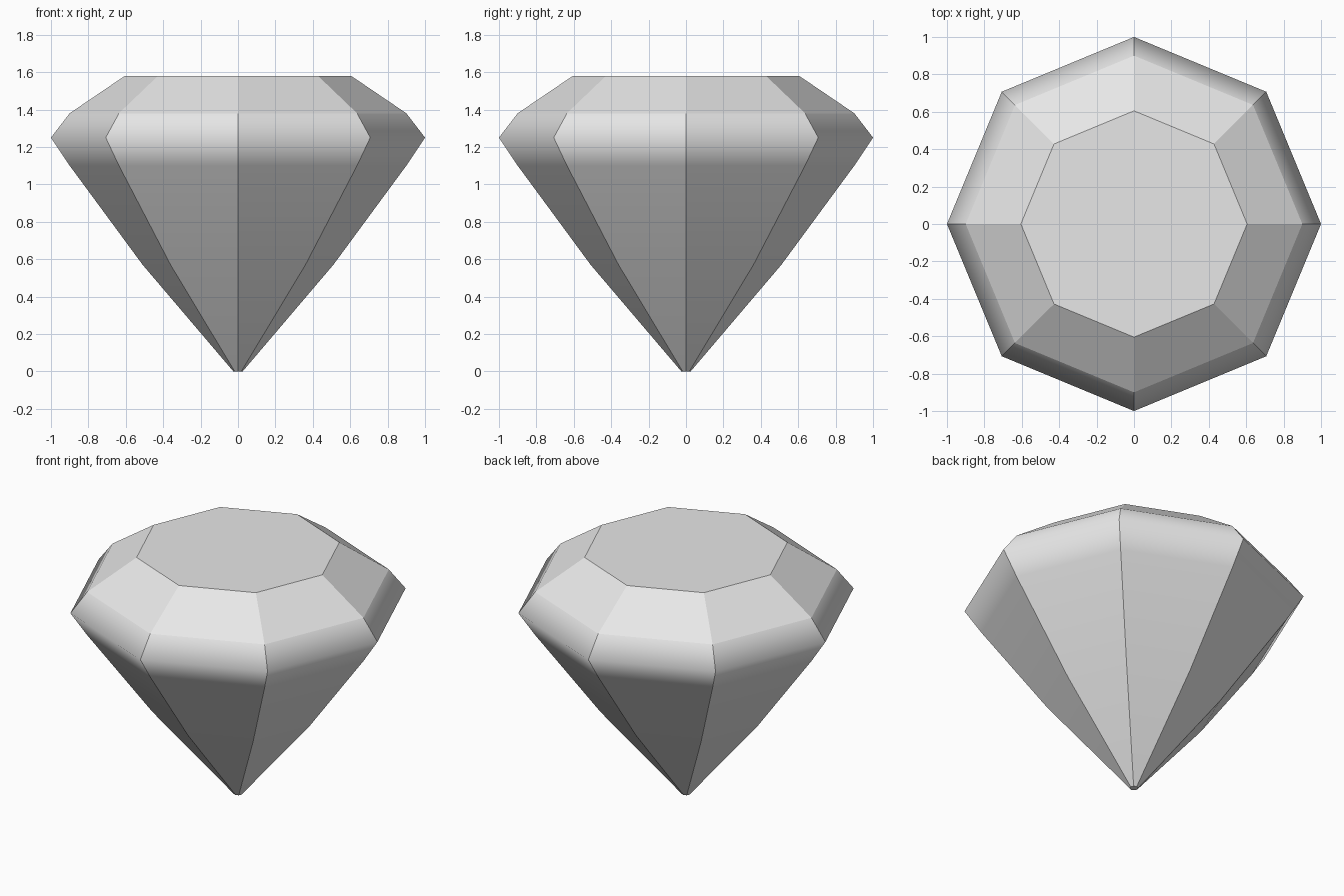
import bpy
import bmesh
from math import cos, sin, tau

cube = bpy.data.objects.get("Cube")
if cube:
    bpy.data.objects.remove(cube, do_unlink=True)

SIDES = 8
# Radius and height of each ring, from the pointed tip to the table
PROFILE = [(0.025, 0.0), (0.51, 0.57), (0.90, 1.10),
           (1.0, 1.25), (0.90, 1.38), (0.605, 1.58)]
CROWN = len(PROFILE) - 2

# Stone colour
stone = bpy.data.materials.new("pale_grey_stone")
stone.use_nodes = True
grey = (0.8, 0.8, 0.8, 1.0)
stone.diffuse_color = grey
stone.node_tree.nodes["Principled BSDF"].inputs["Base Color"].default_value = grey

# Rings of the cut gem
bm = bmesh.new()
rings = []
for radius, height in PROFILE:
    angles = [tau * i / SIDES for i in range(SIDES)]
    rings.append([bm.verts.new((radius * cos(a), radius * sin(a), height))
                  for a in angles])

# Facets: flat crown, smoothly rounded girdle and pavilion
for level, (low, high) in enumerate(zip(rings, rings[1:])):
    for i in range(SIDES):
        j = (i + 1) % SIDES
        facet = bm.faces.new((low[i], low[j], high[j], high[i]))
        facet.smooth = level < CROWN
        # Upright facet edges stay crisp
        bm.edges.get((low[i], high[i])).smooth = False

# Flat table on top and tiny flat tip below
bm.faces.new(rings[-1])
bm.faces.new(rings[0][::-1])

# Crown and tip borders stay crisp
for ring in (rings[0], rings[CROWN], rings[-1]):
    for i in range(SIDES):
        bm.edges.get((ring[i], ring[(i + 1) % SIDES])).smooth = False

mesh = bpy.data.meshes.new("cut_gem")
bm.to_mesh(mesh)
bm.free()
mesh.materials.append(stone)
gem = bpy.data.objects.new("cut_gem", mesh)
bpy.context.collection.objects.link(gem)
